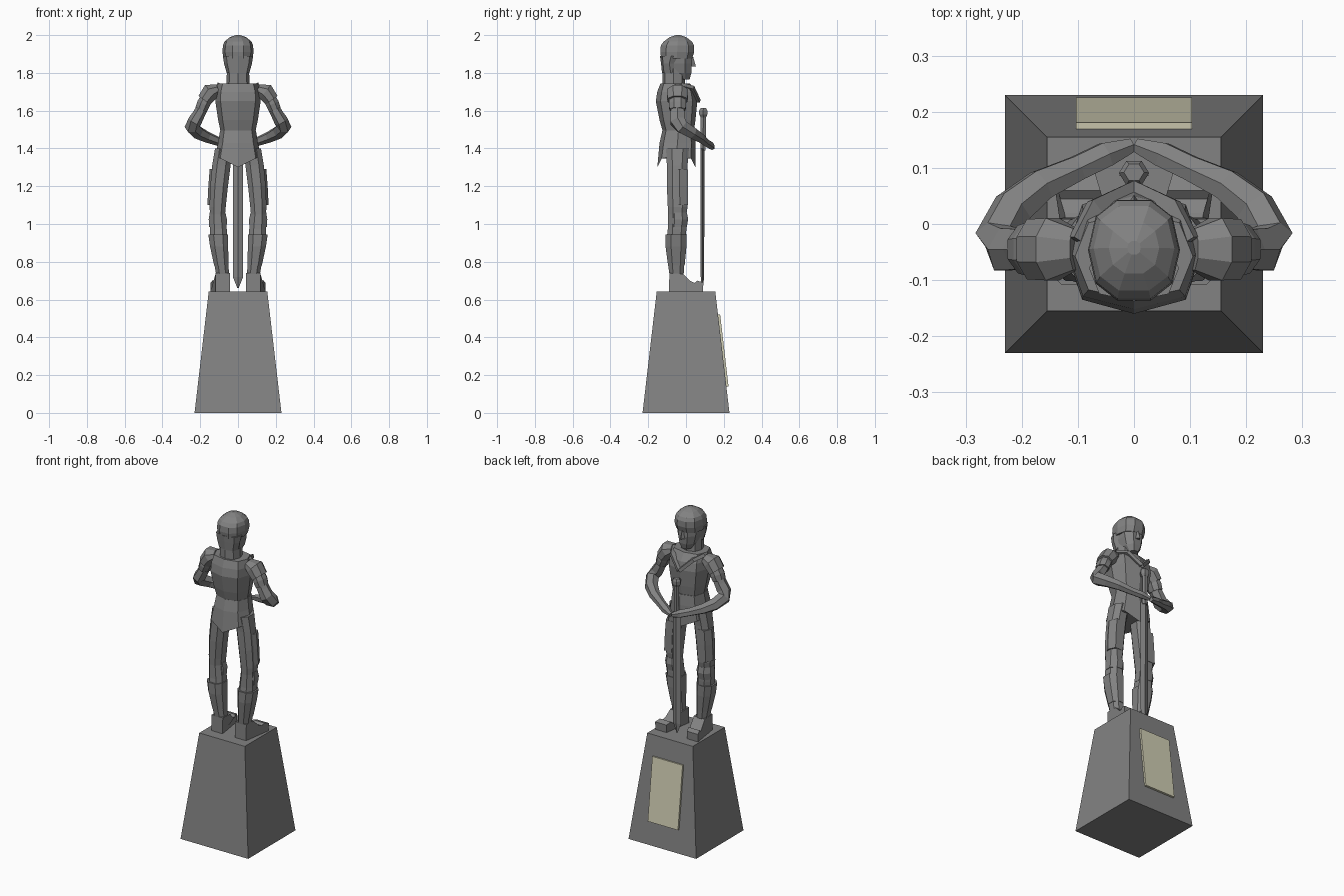
import bpy, bmesh, math
from mathutils import Vector


def material(name, col):
    m = bpy.data.materials.new(name)
    m.diffuse_color = (*col, 1)
    return m


STONE = material("grey stone", (0.225, 0.225, 0.225))
PLATE = material("pale bronze", (0.64, 0.62, 0.46))


def finish(name, bm, mat=STONE, mirror=False):
    bmesh.ops.recalc_face_normals(bm, faces=bm.faces)
    me = bpy.data.meshes.new(name)
    bm.to_mesh(me)
    bm.free()
    me.materials.append(mat)
    ob = bpy.data.objects.new(name, me)
    bpy.context.collection.objects.link(ob)
    if mirror:
        ob.modifiers.new("mirror", 'MIRROR').use_mirror_merge = False
    return ob


def skin(bm, rings):
    """Bridge rings of points and cap both ends."""
    vs = [[bm.verts.new(p) for p in r] for r in rings]
    n = len(vs[0])
    for a, b in zip(vs, vs[1:]):
        for i in range(n):
            bm.faces.new((a[i], a[(i + 1) % n], b[(i + 1) % n], b[i]))
    bm.faces.new(vs[0][::-1])
    bm.faces.new(vs[-1])


def shape(n, power, phase=0.0):
    out = []
    for i in range(n):
        a = 2 * math.pi * (i + phase) / n
        c, s = math.cos(a), math.sin(a)
        out.append((math.copysign(abs(c) ** power, c) if abs(c) > 1e-6 else 0,
                    math.copysign(abs(s) ** power, s) if abs(s) > 1e-6 else 0))
    return out


def loft(name, secs, n=8, power=1.0, phase=0.0, mirror=False):
    """Horizontal sections: z, x centre, x radius, y back, y front."""
    bm = bmesh.new()
    skin(bm, [[(cx + rx * c, (y0 + y1) / 2 + (y1 - y0) / 2 * s, z)
               for c, s in shape(n, power, phase)] for z, cx, rx, y0, y1 in secs])
    return finish(name, bm, mirror=mirror)


def tube(name, secs, n=6, mirror=True, start=(0, 1, 0)):
    """Sections along a path: x, y, z, radius in start direction, other radius."""
    pts = [Vector(s[:3]) for s in secs]
    u = Vector(start)
    rings = []
    for i, p in enumerate(pts):
        t = (pts[min(i + 1, len(pts) - 1)] - pts[max(i - 1, 0)]).normalized()
        u = (u - t * u.dot(t)).normalized()
        v = t.cross(u)
        rings.append([p + u * secs[i][3] * c + v * secs[i][4] * s for c, s in shape(n, 1, 0.5)])
    bm = bmesh.new()
    skin(bm, rings)
    return finish(name, bm, mirror=mirror)


# Pedestal
R2 = math.sqrt(2)
loft("pedestal", [(0, 0, .23 * R2, -.23 * R2, .23 * R2),
                  (.643, 0, .155 * R2, -.155 * R2, .155 * R2)], n=4, phase=.5)

# Sloping plaque
bm = bmesh.new()
bmesh.ops.create_cube(bm, size=1)
plaque = finish("plaque", bm, PLATE)
plaque.scale = (.206, .02, .385)
plaque.location = (0, .193, .33)
plaque.rotation_euler.x = math.atan(.075 / .643)

# Torso
loft("torso", [(1.48, 0, .09, -.12, .04), (1.55, 0, .105, -.14, .05),
               (1.65, 0, .12, -.16, .06), (1.70, 0, .118, -.152, .05),
               (1.745, 0, .105, -.135, .02)], n=8, power=.75)

# Skirt with lower hem at the middle
skirt = loft("skirt", [(1.495, 0, .095, -.125, .045), (1.43, 0, .105, -.14, .05),
                       (1.30, 0, .122, -.152, .05)], n=8, power=.75)
for v in skirt.data.vertices:
    if v.co.z < 1.32:
        v.co.z += .5 * abs(v.co.x)

# V shaped collar
tube("collar", [(.1, -.03, 1.735, .02, .014), (.07, .03, 1.72, .02, .014),
                (0, .062, 1.65, .02, .014)], n=4)

# Neck and head
loft("neck", [(1.73, 0, .062, -.125, -.005), (1.85, 0, .057, -.125, -.01)], n=8, power=.8)
loft("face", [(1.765, 0, .03, -.08, .022), (1.80, 0, .053, -.11, .033),
              (1.85, 0, .066, -.115, .036), (1.89, 0, .07, -.12, .034)], n=8, power=.8, phase=.5)
loft("cap", [(1.875, 0, .077, -.135, .036), (1.91, 0, .082, -.14, .047),
             (1.945, 0, .08, -.137, .046), (1.965, 0, .072, -.122, .035),
             (1.988, 0, .045, -.09, .005), (2.0, 0, .012, -.055, -.03)], n=10, power=.85)
loft("coif", [(1.80, 0, .06, -.127, -.035), (1.85, 0, .074, -.132, -.045),
              (1.89, 0, .08, -.138, -.02)], n=8, power=.75)
loft("nose", [(1.835, 0, .014, .01, .052), (1.885, 0, .008, .01, .038)], n=4)

# Shoulder armour in two tiers
tube("shoulder_plate", [(.105, -.045, 1.715, .04, .028), (.145, -.045, 1.70, .06, .05),
                        (.178, -.045, 1.655, .058, .042)], n=8)
tube("shoulder_lower_plate", [(.165, -.045, 1.67, .045, .035), (.183, -.045, 1.635, .05, .038),
                              (.195, -.045, 1.605, .046, .035)], n=8)

# Arms reaching round to the sword
tube("arm", [(.165, -.045, 1.66, .035, .03), (.205, -.045, 1.585, .042, .032),
             (.228, -.045, 1.545, .045, .037), (.243, -.022, 1.515, .04, .04),
             (.215, .03, 1.485, .034, .038), (.165, .07, 1.46, .028, .032),
             (.10, .10, 1.435, .022, .026), (.05, .124, 1.42, .022, .026),
             (.004, .14, 1.405, .014, .014)])

# Legs with thigh, knee and shin armour
loft("leg", [(1.40, .075, .05, -.11, .02), (1.31, .088, .052, -.105, .012),
             (1.20, .10, .05, -.105, .012), (1.09, .108, .046, -.1, .012),
             (1.05, .108, .042, -.098, .005), (.97, .104, .048, -.1, .005),
             (.90, .10, .048, -.108, .002), (.80, .09, .04, -.1, -.005),
             (.73, .081, .037, -.09, -.01), (.68, .08, .037, -.09, .0)],
     n=8, power=.85, phase=.5, mirror=True)
loft("thigh_plate", [(1.29, .105, .045, -.085, .015), (1.20, .112, .045, -.085, .016),
                     (1.10, .116, .046, -.08, .016)], n=6, power=.85, mirror=True)
loft("knee_plate", [(1.06, .108, .045, -.09, .008), (1.025, .107, .052, -.095, .016),
                    (.985, .106, .05, -.095, .008)], n=8, phase=.5, mirror=True)
loft("shin_plate", [(.945, .105, .056, -.112, .008), (.88, .10, .051, -.112, .006),
                    (.78, .088, .041, -.098, -.004)], n=8, power=.85, phase=.5, mirror=True)

# Feet: side profile extruded and splayed slightly outward
PROFILE = [(-.09, .643), (.09, .643), (.092, .69), (.06, .70), (.045, .688),
           (.02, .70), (-.015, .735), (-.088, .74)]
bm = bmesh.new()
skin(bm, [[(x + max(y, 0) * .3, y, z) for y, z in PROFILE] for x in (.042, .118)])
finish("foot", bm, mirror=True)

# Sword standing point down
loft("sword_blade", [(.66, 0, .003, .084, .09), (.72, 0, .027, .078, .096),
                     (1.40, 0, .027, .076, .098)], n=4)
loft("sword_grip", [(1.39, 0, .017, .074, .106), (1.57, 0, .016, .076, .108)], n=6)
loft("sword_pommel", [(1.565, 0, .018, .075, .109), (1.58, 0, .027, .066, .116),
                      (1.60, 0, .027, .066, .116), (1.613, 0, .018, .075, .109)], n=6)
